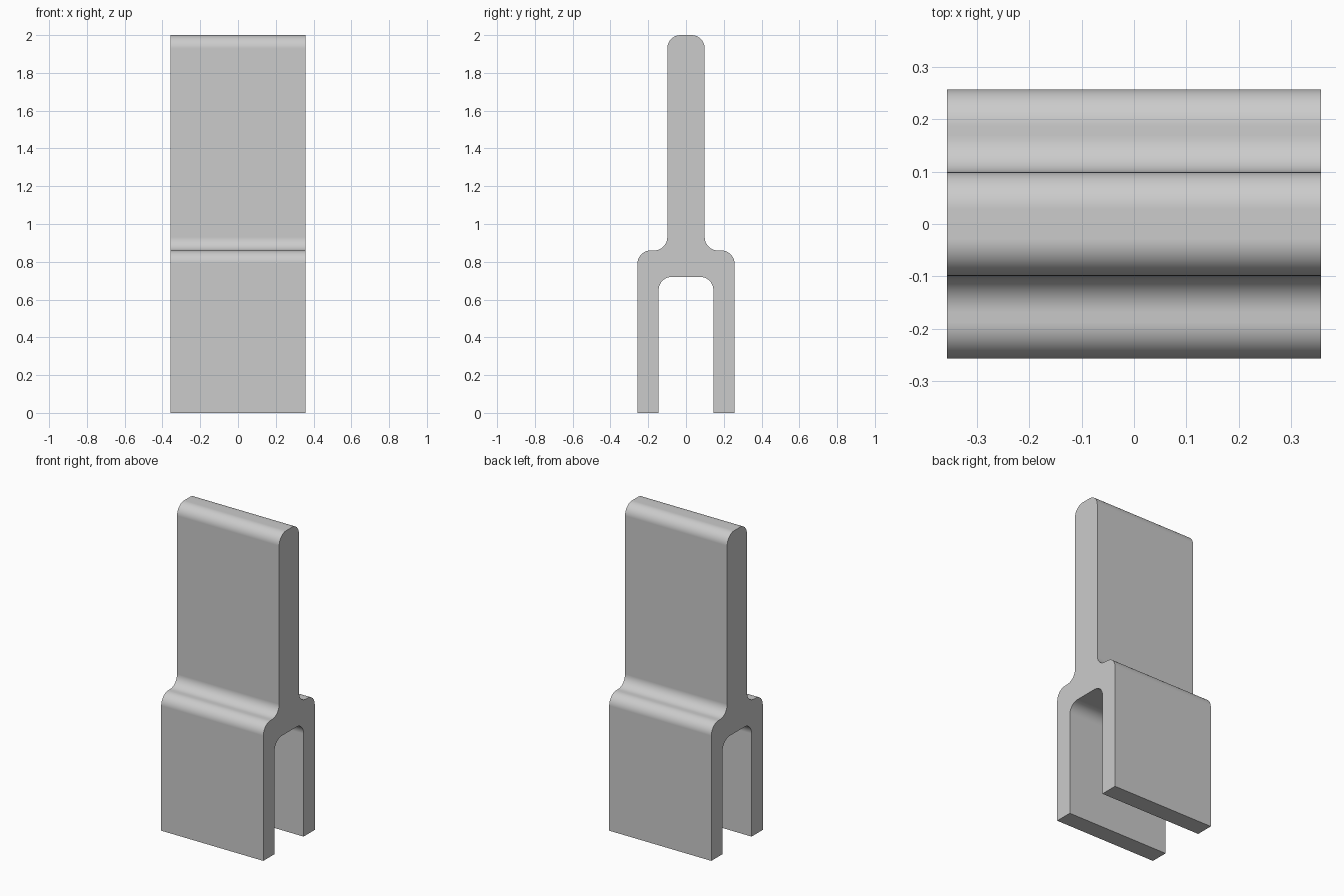
import bpy
import bmesh
from math import sin, cos, radians

cube = bpy.data.objects.get("Cube")
if cube:
    bpy.data.objects.remove(cube, do_unlink=True)

HALF_WIDTH = 0.357
RADIUS = 0.07
STEPS = 10


def arc(cy, cz, start, end):
    """Quarter-round points about (cy, cz), angles in degrees."""
    angles = [radians(start + (end - start) * i / STEPS) for i in range(STEPS + 1)]
    return [(cy + RADIUS * cos(a), cz + RADIUS * sin(a)) for a in angles]


# Half of the fork section, from the slot roof round to the blade tip
leg_out, leg_in, blade = 0.257, 0.145, 0.099
shoulder, slot_top, tip = 0.86, 0.72, 2.0
half = (
    arc(leg_in - RADIUS, slot_top - RADIUS, 90, 0)
    + [(leg_in, 0), (leg_out, 0)]
    + arc(leg_out - RADIUS, shoulder - RADIUS, 0, 90)
    + arc(blade + RADIUS, shoulder + RADIUS, 270, 180)
    + arc(blade - RADIUS, tip - RADIUS, 0, 90)
)
profile = half + [(-y, z) for y, z in reversed(half)]

# Extrude the section across the width
bm = bmesh.new()
face = bm.faces.new([bm.verts.new((-HALF_WIDTH, y, z)) for y, z in profile])
result = bmesh.ops.extrude_face_region(bm, geom=[face])
moved = [v for v in result["geom"] if isinstance(v, bmesh.types.BMVert)]
bmesh.ops.translate(bm, verts=moved, vec=(2 * HALF_WIDTH, 0, 0))
bmesh.ops.recalc_face_normals(bm, faces=bm.faces)
mesh = bpy.data.meshes.new("forked_bracket")
bm.to_mesh(mesh)
bm.free()
bracket = bpy.data.objects.new("forked_bracket", mesh)
bpy.context.collection.objects.link(bracket)

# Plain grey material
grey = bpy.data.materials.new("light_grey")
grey.use_nodes = True
colour = (0.6, 0.6, 0.6, 1)
grey.diffuse_color = colour
grey.node_tree.nodes["Principled BSDF"].inputs["Base Color"].default_value = colour
mesh.materials.append(grey)

# Smooth rounds, crisp ends, flat faces kept flat
bpy.ops.object.select_all(action="DESELECT")
bracket.select_set(True)
bpy.context.view_layer.objects.active = bracket
bpy.ops.object.shade_smooth_by_angle(angle=radians(30))
weighted = bracket.modifiers.new("flat_face_normals", "WEIGHTED_NORMAL")
weighted.keep_sharp = True
